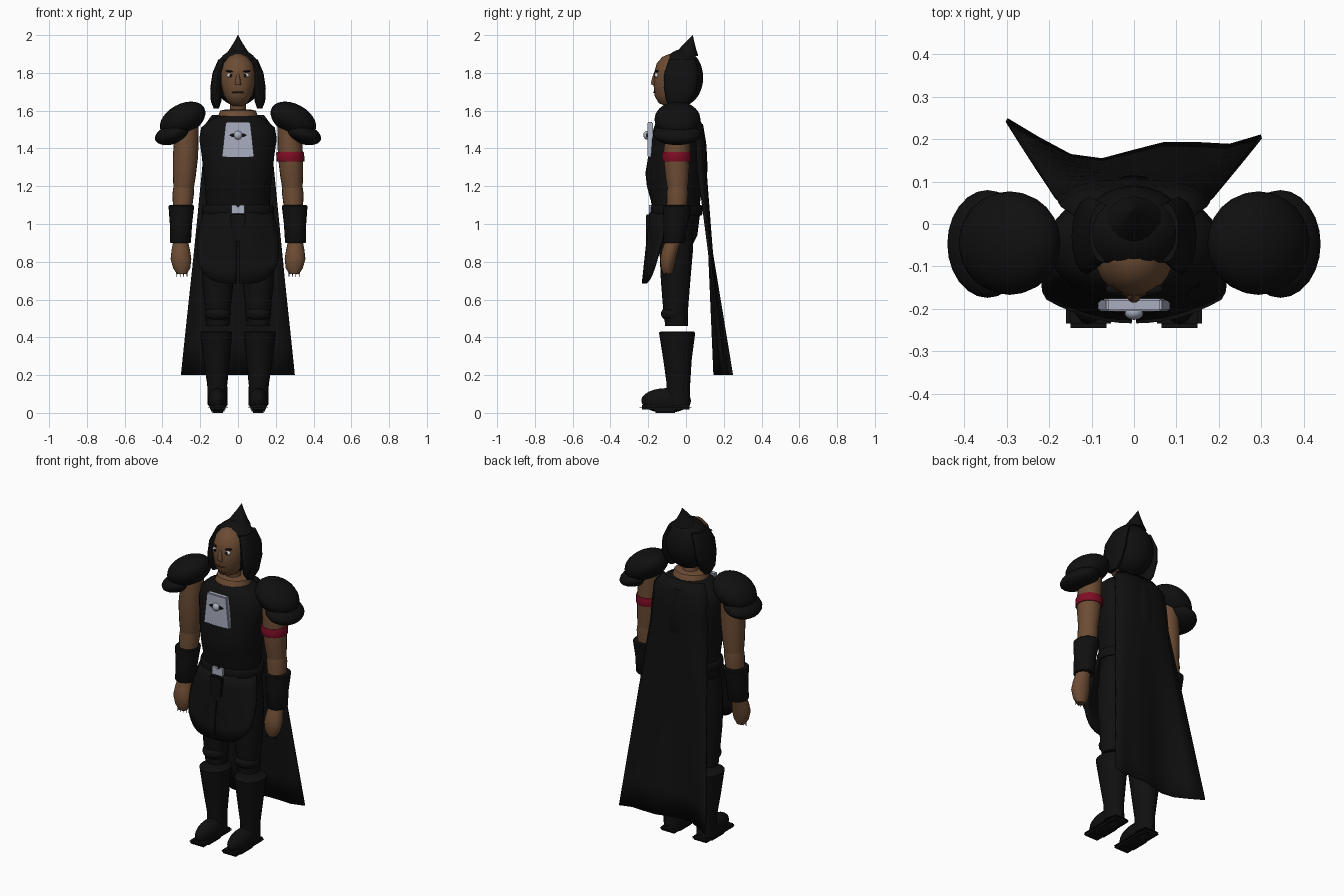
import bpy, bmesh, math
from mathutils import Matrix, Vector


def material(name, rgb):
    m = bpy.data.materials.new(name)
    m.diffuse_color = (*rgb, 1)
    return m


BLACK = material("black cloth", (0.005, 0.005, 0.005))
SKIN = material("brown skin", (0.15, 0.072, 0.034))
LIPS = material("dark brown", (0.06, 0.028, 0.014))
SILVER = material("silver", (0.40, 0.43, 0.53))
RED = material("red band", (0.21, 0.004, 0.018))
WHITE = material("eye white", (0.65, 0.68, 0.75))


def finish(name, bm, mat, angle=40):
    bmesh.ops.recalc_face_normals(bm, faces=bm.faces)
    me = bpy.data.meshes.new(name)
    bm.to_mesh(me)
    bm.free()
    me.materials.append(mat)
    ob = bpy.data.objects.new(name, me)
    bpy.context.collection.objects.link(ob)
    bpy.ops.object.select_all(action='DESELECT')
    ob.select_set(True)
    bpy.context.view_layer.objects.active = ob
    bpy.ops.object.shade_smooth_by_angle(angle=math.radians(angle))
    return ob


def loft(name, rings, mat, n=20):
    """Stack of ellipses, each (z, cx, cy, rx, ry), capped at both ends."""
    bm = bmesh.new()
    rows = [[bm.verts.new((cx + rx * math.cos(2 * math.pi * i / n),
                           cy + ry * math.sin(2 * math.pi * i / n), z)) for i in range(n)]
            for z, cx, cy, rx, ry in rings]
    for a, b in zip(rows, rows[1:]):
        for i in range(n):
            j = (i + 1) % n
            bm.faces.new((a[i], a[j], b[j], b[i]))
    bm.faces.new(rows[0])
    bm.faces.new(rows[-1])
    return finish(name, bm, mat)


def ball(name, loc, radii, mat, tilt=0, seg=20):
    bm = bmesh.new()
    mx = Matrix.Translation(loc) @ Matrix.Rotation(tilt, 4, 'Y') @ Matrix.Diagonal((*radii, 1))
    bmesh.ops.create_uvsphere(bm, u_segments=seg, v_segments=seg * 3 // 5, radius=1, matrix=mx)
    return finish(name, bm, mat)


def plate(name, outline, y0, y1, mat, bevel=0):
    """Outline in x, z pushed out between two depths."""
    bm = bmesh.new()
    a = [bm.verts.new((x, y0, z)) for x, z in outline]
    b = [bm.verts.new((x, y1, z)) for x, z in outline]
    bm.faces.new(a)
    bm.faces.new(b)
    for i in range(len(a)):
        j = (i + 1) % len(a)
        bm.faces.new((a[i], a[j], b[j], b[i]))
    if bevel:
        bmesh.ops.bevel(bm, geom=bm.edges[:], offset=bevel, segments=2, affect='EDGES')
    return finish(name, bm, mat, 30)


def sheet(name, rows, mat, thick):
    bm = bmesh.new()
    grid = [[bm.verts.new(p) for p in row] for row in rows]
    for a, b in zip(grid, grid[1:]):
        for i in range(len(a) - 1):
            bm.faces.new((a[i], a[i + 1], b[i + 1], b[i]))
    ob = finish(name, bm, mat, 50)
    mod = ob.modifiers.new("thickness", 'SOLIDIFY')
    mod.thickness = thick
    mod.offset = 0
    return ob


def rect(x0, x1, z0, z1):
    return [(x0, z0), (x1, z0), (x1, z1), (x0, z1)]


# Head, neck and collar
loft("head", [(1.625, 0, -.085, .025, .025), (1.64, 0, -.09, .05, .055), (1.68, 0, -.085, .074, .082),
              (1.74, 0, -.078, .09, .094), (1.80, 0, -.075, .092, .094), (1.85, 0, -.07, .08, .085),
              (1.885, 0, -.065, .05, .06), (1.90, 0, -.06, .02, .03)], SKIN, 24)
loft("neck", [(1.56, 0, -.04, .05, .05), (1.60, 0, -.045, .043, .045), (1.67, 0, -.055, .043, .045)], SKIN)
loft("collar_skin", [(1.53, 0, -.045, .11, .10), (1.57, 0, -.045, .105, .092), (1.60, 0, -.045, .095, .075),
                     (1.607, 0, -.045, .06, .055)], SKIN)

# Face: nose, mouth, eyes, brows
loft("nose", [(1.735, 0, -.170, .017, .012), (1.75, 0, -.172, .015, .014),
              (1.79, 0, -.165, .008, .010), (1.805, 0, -.162, .006, .006)], SKIN, 10)
ball("mouth", (0, -.160, 1.697), (.036, .014, .005), LIPS, seg=12)
for s in (-1, 1):
    ball("eye", (s * .040, -.155, 1.787), (.019, .012, .013), WHITE, seg=12)
    ball("pupil", (s * .038, -.165, 1.787), (.008, .005, .009), BLACK, seg=10)
    ball("brow", (s * .042, -.153, 1.808), (.026, .012, .005), BLACK, tilt=-s * .12, seg=10)

# Hair: cap, side locks and pointed crest
ball("hair_cap", (0, -.022, 1.775), (.128, .113, .150), BLACK, seg=24)
loft("hair_crest", [(1.89, 0, 0, .07, .065), (1.925, 0, .008, .045, .046),
                    (1.965, 0, .022, .02, .022), (2.0, 0, .035, .001, .001)], BLACK, 16)
for s in (-1, 1):
    loft("side_lock", [(1.612, s * .115, -.045, .014, .03), (1.65, s * .116, -.04, .028, .065),
                       (1.72, s * .113, -.03, .034, .088), (1.80, s * .105, -.025, .03, .09),
                       (1.87, s * .075, -.02, .03, .07)], BLACK, 16)

# Torso, hips and belt
loft("torso", [(1.04, 0, -.05, .172, .125), (1.12, 0, -.055, .170, .13), (1.2, 0, -.06, .175, .147),
               (1.27, 0, -.06, .183, .155), (1.36, 0, -.055, .192, .145), (1.45, 0, -.05, .205, .138),
               (1.51, 0, -.045, .195, .125), (1.55, 0, -.045, .15, .11), (1.572, 0, -.045, .105, .092)],
     BLACK, 28)
loft("hips", [(.88, 0, -.05, .12, .08), (.94, 0, -.045, .172, .105), (1.06, 0, -.05, .178, .125)], BLACK, 24)
loft("belt", [(1.045, 0, -.05, .183, .132), (1.055, 0, -.05, .19, .137),
              (1.09, 0, -.05, .19, .137), (1.1, 0, -.05, .183, .132)], BLACK, 28)
plate("buckle", [(-.035, 1.055), (.035, 1.055), (.035, 1.10), (.012, 1.10), (0, 1.088), (-.012, 1.10),
                 (-.035, 1.10)], -.195, -.182, SILVER)

# Chest plate with centre stud and dark wings
plate("chest_plate", [(-.085, 1.355), (.085, 1.355), (.065, 1.54), (-.065, 1.54)], -.205, -.175, SILVER, .004)
ball("chest_stud", (0, -.208, 1.47), (.023, .018, .023), SILVER, seg=14)
plate("stud_wings", [(-.048, 1.47), (-.03, 1.46), (.03, 1.46), (.048, 1.47), (.03, 1.48), (-.03, 1.48)],
      -.209, -.203, BLACK)

for s in (-1, 1):
    # Shoulder armour in two layers
    ball("shoulder_upper", (s * .293, -.045, 1.553), (.130, .122, .082), BLACK, tilt=s * .5, seg=24)
    ball("shoulder_lower", (s * .345, -.047, 1.475), (.098, .127, .052), BLACK, tilt=s * .3, seg=24)
    # Arm, bracer and hand
    loft("upper_arm", [(1.19, s * .288, -.045, .054, .054), (1.25, s * .284, -.047, .060, .062),
                       (1.36, s * .278, -.05, .067, .07), (1.52, s * .27, -.045, .062, .065)], SKIN)
    loft("forearm", [(.90, s * .30, -.06, .042, .045), (1.08, s * .294, -.05, .050, .053),
                     (1.16, s * .29, -.045, .057, .057), (1.205, s * .288, -.045, .053, .053)], SKIN)
    loft("bracer", [(.90, s * .305, -.062, .053, .056), (.905, s * .305, -.062, .056, .06),
                    (1.0, s * .302, -.055, .059, .064), (1.095, s * .30, -.047, .068, .076),
                    (1.10, s * .30, -.047, .062, .07)], BLACK)
    loft("hand", [(.735, s * .297, -.098, .025, .022), (.765, s * .298, -.098, .045, .034),
                  (.815, s * .302, -.095, .055, .042), (.86, s * .303, -.085, .049, .043),
                  (.905, s * .304, -.07, .040, .042)], SKIN)
    for k in range(4):
        x = s * (.27 + k * .018)
        loft("claw", [(.72, x, -.108, .001, .001), (.775, x, -.1, .007, .007)], BLACK, 6)
    # Leg, knee guard, boot and shoe
    loft("thigh", [(.46, s * .107, -.05, .062, .06), (.55, s * .107, -.055, .068, .066),
                   (.70, s * .106, -.055, .083, .078), (.85, s * .1, -.052, .092, .088),
                   (1.0, s * .092, -.05, .085, .09)], BLACK)
    ball("knee_guard", (s * .107, -.065, .525), (.070, .068, .045), BLACK)
    loft("boot", [(.04, s * .108, -.04, .052, .062), (.15, s * .11, -.04, .053, .062),
                  (.28, s * .113, -.045, .07, .075), (.425, s * .116, -.047, .085, .096),
                  (.43, s * .116, -.047, .078, .088)], BLACK)
    ball("shoe", (s * .107, -.105, .065), (.052, .132, .066), BLACK)
    plate("sole", rect(s * .107 - .053, s * .107 + .053, .018, .042), -.245, .03, BLACK, .011)
    plate("heel", rect(s * .107 - .035, s * .107 + .035, 0, .025), -.17, -.05, BLACK, .008)

# Red band on one arm
loft("arm_band", [(1.33, .278, -.05, .072, .074), (1.335, .278, -.05, .074, .076),
                  (1.375, .276, -.05, .074, .076), (1.38, .276, -.05, .072, .074)], RED)

# Front skirt: two outer panels and a centre flap
for s in (-1, 1):
    rows = []
    for k in range(6):
        t = k / 5
        row = []
        for i in range(8):
            u = i / 7
            x = s * (.005 + u * (.175 + .035 * math.sin(t * 2.4)))
            y = -.185 - .04 * t + u * u * (.10 - .045 * t)
            row.append((x, y, 1.06 - t * (.375 - .09 * u ** 4)))
        rows.append(row)
    sheet("skirt_panel", rows, BLACK, .018)
plate("skirt_flap", [(-.04, 1.05), (.04, 1.05), (.035, .93), (0, .90), (-.035, .93)], -.212, -.19, BLACK, .004)

# Cape: narrow at the shoulders, wavy at the hem
hem = [(-.30, .245), (-.225, .20), (-.15, .16), (-.075, .15), (0, .17), (.07, .188), (.15, .188),
       (.225, .184), (.30, .206)]
top = [(z, w, y) for z, w, y in [(1.575, .135, .055), (1.52, .175, .085), (1.42, .18, .098),
                                 (1.3, .187, .103)]]
rows = [[(w * (i - 4) / 4, y - .04 * ((i - 4) / 4) ** 4, z) for i in range(9)] for z, w, y in top]
last = rows[-1]
for k in range(1, 8):
    t = k / 7
    rows.append([tuple(Vector(last[i]).lerp(Vector((*hem[i], .20)), t)) for i in range(9)])
sheet("cape", rows, BLACK, .010)
loft("back_fold", [(1.23, 0, .06, .04, .03), (1.28, 0, .07, .065, .045), (1.42, 0, .062, .08, .046),
                   (1.53, 0, .05, .06, .04)], BLACK, 16)
